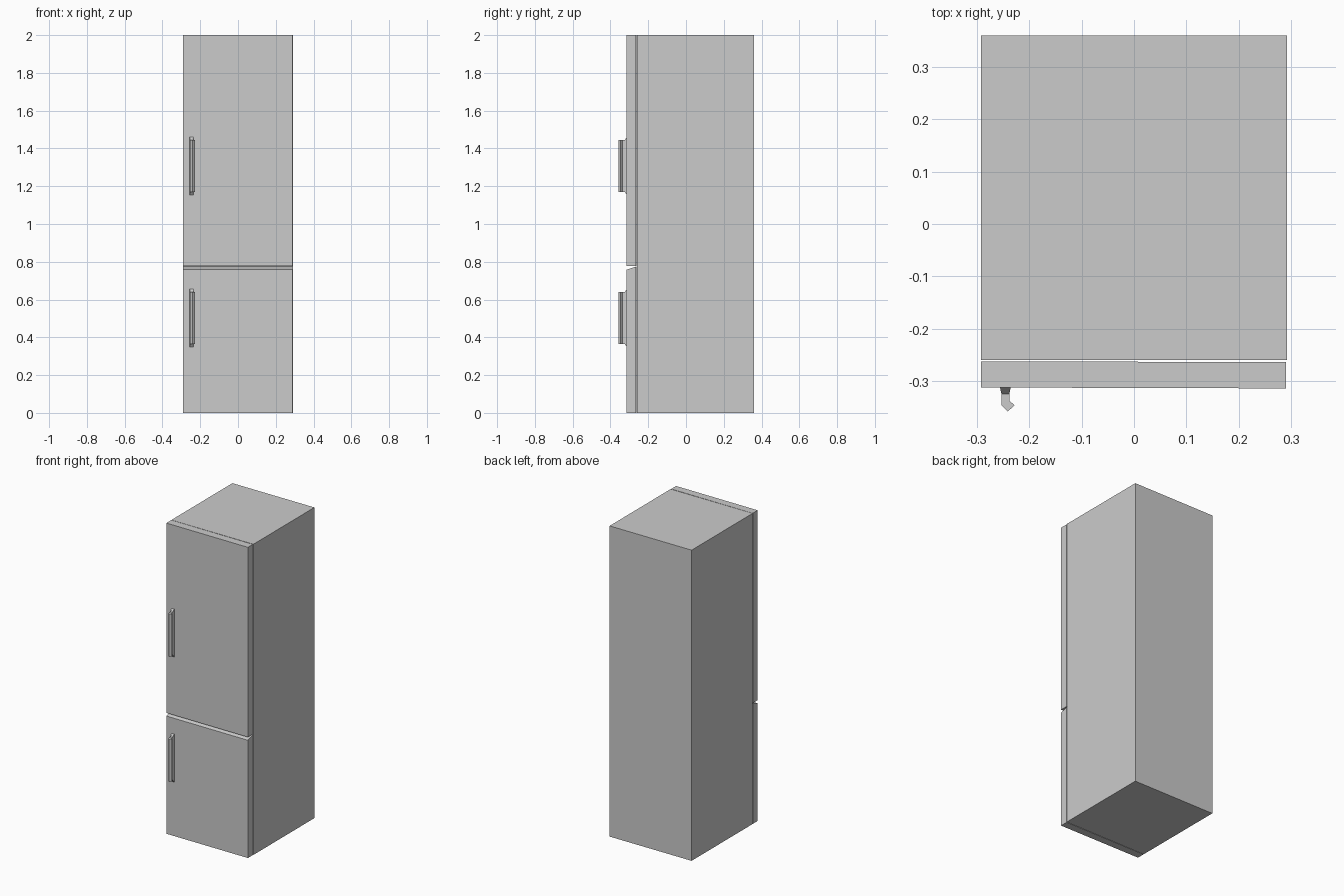
import bpy
from mathutils import Matrix, Vector

if "Cube" in bpy.data.objects:
    bpy.data.objects.remove(bpy.data.objects["Cube"])

# helper: turn a closed profile into a prism between two offsets along one axis
def prism(name, pts, axis, a, b, pts_b=None):
    def place(p, t):
        return (t, p[0], p[1]) if axis == 'X' else (p[0], t, p[1]) if axis == 'Y' else (p[0], p[1], t)
    n = len(pts)
    verts = [place(p, a) for p in pts] + [place(p, b) for p in (pts_b or pts)]
    faces = [tuple(range(n))[::-1], tuple(range(n, 2 * n))]
    faces += [(i, (i + 1) % n, n + (i + 1) % n, n + i) for i in range(n)]
    me = bpy.data.meshes.new(name)
    me.from_pydata(verts, [], faces)
    import bmesh
    bm = bmesh.new()
    bm.from_mesh(me)
    bmesh.ops.recalc_face_normals(bm, faces=bm.faces)
    bm.to_mesh(me)
    bm.free()
    ob = bpy.data.objects.new(name, me)
    bpy.context.collection.objects.link(ob)
    return ob

def rect(x0, x1, z0, z1):
    return [(x0, z0), (x1, z0), (x1, z1), (x0, z1)]

FRONT, BACK = -0.312, -0.262

# cabinet
prism("cabinet", rect(-0.292, 0.292, -0.26, 0.36), 'Z', 0, 2)

# doors, hung very slightly ajar on the right; lower one has a sloped top
upper = prism("upper_door", [(FRONT, 0.778), (BACK, 0.778), (BACK, 2), (FRONT, 2)],
              'X', -0.292, 0.29)
lower = prism("lower_door", [(FRONT, 0), (BACK, 0), (BACK, 0.775), (FRONT, 0.758)],
              'X', -0.292, 0.29)
pivot = Vector((-0.292, BACK + 0.001, 0))
turn = Matrix.Translation(pivot) @ Matrix.Rotation(-0.003, 4, 'Z') @ Matrix.Translation(-pivot)
for door in (upper, lower):
    door.data.transform(turn)

# handles: angled grip blade on a flared base
grip = [(-0.253, -0.315), (-0.238, -0.315), (-0.238, -0.337),
        (-0.228, -0.346), (-0.241, -0.358), (-0.253, -0.346)]
for label, mid in (("upper", 1.307), ("lower", 0.502)):
    prism(label + "_handle_grip", grip, 'Z', mid - 0.137, mid + 0.137)
    prism(label + "_handle_base", rect(-0.256, -0.235, mid - 0.156, mid + 0.156), 'Y', -0.311, -0.324,
          rect(-0.253, -0.238, mid - 0.138, mid + 0.138))
